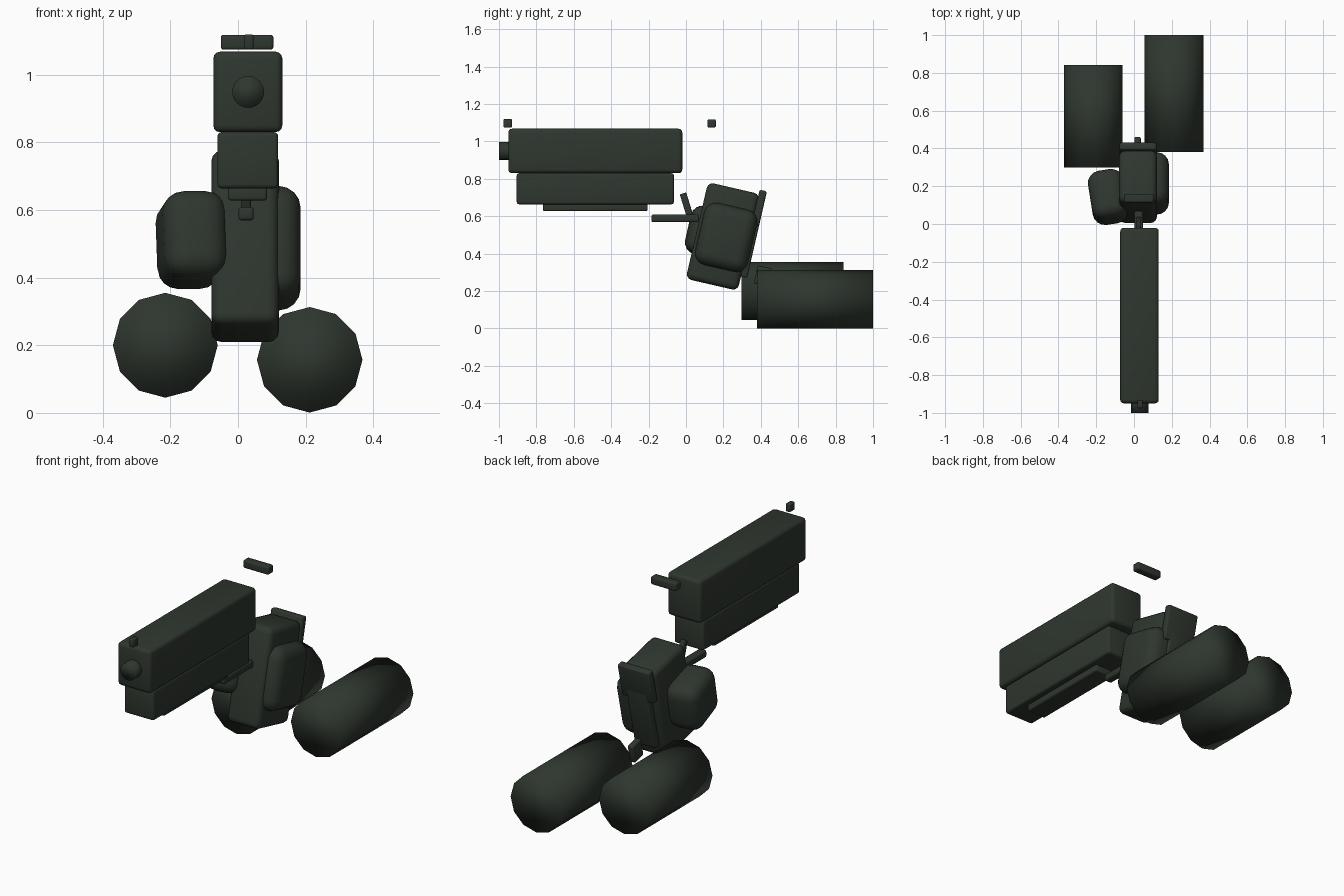
import bpy
import math
from mathutils import Matrix

cube = bpy.data.objects.get("Cube")
if cube:
    bpy.data.objects.remove(cube, do_unlink=True)

mat = bpy.data.materials.new("dark_green_grey")
mat.use_nodes = True
colour = (0.028, 0.037, 0.028, 1)
mat.diffuse_color = colour
mat.node_tree.nodes["Principled BSDF"].inputs["Base Color"].default_value = colour


def finish(obj, name, smooth=True):
    obj.name = name
    obj.data.materials.append(mat)
    for p in obj.data.polygons:
        p.use_smooth = smooth
    return obj


def block(name, centre, size, bevel, tilt=0, yaw=0, segments=3):
    """Rounded box, tilted about x and turned about z."""
    bpy.ops.mesh.primitive_cube_add(size=1, location=centre)
    obj = bpy.context.object
    obj.data.transform(Matrix.Diagonal((*size, 1)))
    obj.rotation_euler = (math.radians(tilt), 0, math.radians(yaw))
    mod = obj.modifiers.new("Rounded", 'BEVEL')
    mod.width = bevel
    mod.segments = segments
    return finish(obj, name)


def tube(name, x, z, y0, y1, radius, sides):
    """Capped cylinder along y with a vertex at the top."""
    bpy.ops.mesh.primitive_cylinder_add(vertices=sides, radius=radius, depth=y1 - y0,
                                        location=(x, (y0 + y1) / 2, z),
                                        rotation=(math.pi / 2, 0, 0))
    return finish(bpy.context.object, name)


# Upper body of the pistol
block("slide", (0.029, -0.485, 0.949), (0.204, 0.93, 0.238), 0.02)
block("frame", (0.029, -0.485, 0.747), (0.18, 0.84, 0.166), 0.012)
block("under_rail", (0.028, -0.485, 0.648), (0.115, 0.56, 0.04), 0.008)
tube("barrel", 0.03, 0.949, -1.0, -0.9, 0.047, 24)

# Sights
block("front_sight", (0.032, -0.953, 1.097), (0.027, 0.045, 0.045), 0.006)
block("rear_sight", (0.027, 0.137, 1.096), (0.155, 0.045, 0.044), 0.008)

# Trigger group
block("trigger", (0.024, 0.003, 0.66), (0.028, 0.036, 0.13), 0.006, tilt=17)
block("trigger_guard", (0.024, -0.058, 0.589), (0.045, 0.255, 0.04), 0.01)

# Grip with its back plates
TILT = -13
block("grip", (0.021, 0.197, 0.492), (0.2, 0.285, 0.53), 0.032, TILT)
block("grip_back_plate", (0.021, 0.392, 0.645), (0.195, 0.04, 0.19), 0.01, TILT)
block("grip_back_panel", (0.021, 0.345, 0.44), (0.13, 0.04, 0.34), 0.01, TILT)
block("grip_back_nub", (0.019, 0.412, 0.28), (0.034, 0.08, 0.1), 0.008, TILT)

# Hands
block("left_hand", (0.08, 0.215, 0.487), (0.21, 0.29, 0.34), 0.065, TILT, segments=4)
block("right_hand", (-0.137, 0.143, 0.511), (0.19, 0.265, 0.265), 0.065, TILT, 9, segments=4)

# Forearms
tube("left_forearm", 0.212, 0.157, 0.38, 1.0, 0.156, 12)
tube("right_forearm", -0.215, 0.2, 0.298, 0.842, 0.155, 12)
